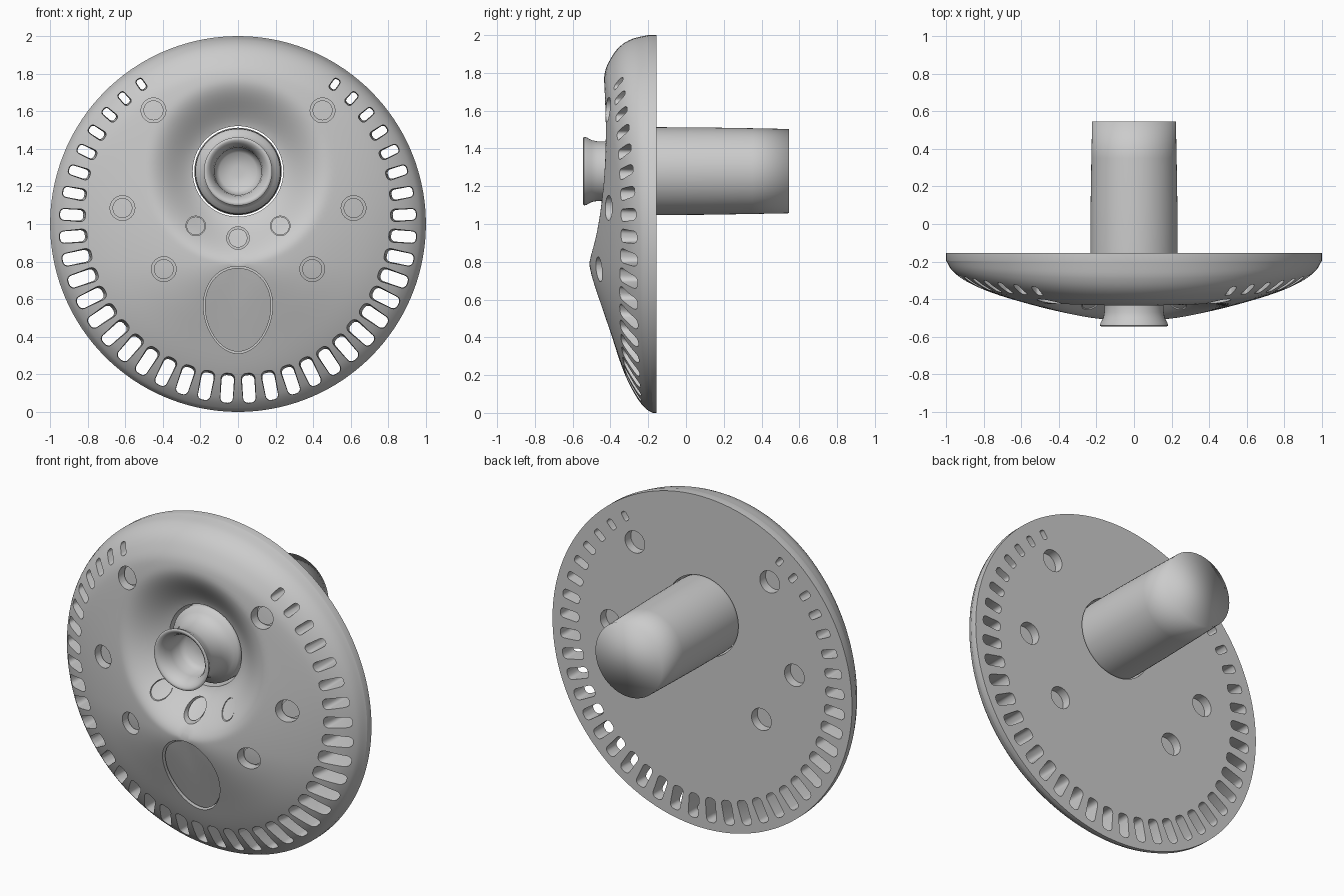
import bpy, bmesh
from math import sin, cos, pi, sqrt, hypot, radians

if "Cube" in bpy.data.objects:
    bpy.data.objects.remove(bpy.data.objects["Cube"])

APEX_Z, PORT_Z, BACK_Y = 0.8, 1.28, -0.155
# dome height against relative distance from the apex, in three directions
UP = [(0, .515), (.33, .484), (.667, .447), (.833, .43), (.89, .403), (.95, .35), (.985, .28), (1, .2)]
SIDE = [(0, .515), (.2, .503), (.4, .465), (.6, .412), (.75, .362), (.9, .295), (.97, .242), (1, .195)]
DOWN = [(0, .515), (.25, .457), (.5, .392), (.75, .322), (.91, .255), (.98, .205), (1, .175)]


def curve(tab, t):
    """Smooth Hermite interpolation through a small table."""
    n = len(tab)

    def slope(i):
        a, b = tab[max(i - 1, 0)], tab[min(i + 1, n - 1)]
        return (b[1] - a[1]) / (b[0] - a[0])
    for i in range(n - 1):
        if t <= tab[i + 1][0] or i == n - 2:
            (x0, y0), (x1, y1) = tab[i], tab[i + 1]
            w = x1 - x0
            u = min(max((t - x0) / w, 0), 1)
            return (y0 * (2*u**3 - 3*u*u + 1) + y1 * (3*u*u - 2*u**3)
                    + w * slope(i) * (u**3 - 2*u*u + u) + w * slope(i + 1) * (u**3 - u*u))


def reach(c):
    return 0.2 * c + sqrt(0.04 * c * c + 0.96)


def height(x, z):
    """Front surface: off-centre dome with a bowl around the port."""
    s = hypot(x, z - APEX_Z)
    c = (z - APEX_Z) / s if s > 1e-6 else 0
    t = min(s / reach(c), 1)
    w = c * c
    h = (1 - w) * curve(SIDE, t) + w * curve(UP if c > 0 else DOWN, t)
    d = min(max((hypot(x, z - PORT_Z) - 0.21) / 0.29, 0), 1)
    d = d * d * (3 - 2 * d)
    return 0.305 + (h - 0.305) * d if d < 1 else h


def finish(name, bm, angle=35):
    bmesh.ops.recalc_face_normals(bm, faces=bm.faces)
    me = bpy.data.meshes.new(name)
    bm.to_mesh(me)
    bm.free()
    ob = bpy.data.objects.new(name, me)
    bpy.context.collection.objects.link(ob)
    smooth(ob, angle)
    return ob


def smooth(ob, angle):
    bpy.ops.object.select_all(action='DESELECT')
    ob.select_set(True)
    bpy.context.view_layer.objects.active = ob
    bpy.ops.object.shade_smooth_by_angle(angle=radians(angle))


def bridge(bm, a, b):
    n = len(a)
    for i in range(n):
        bm.faces.new((a[i], a[(i + 1) % n], b[(i + 1) % n], b[i]))


def loft(bm, rings):
    """Closed solid through rings of points."""
    vs = [[bm.verts.new(p) for p in r] for r in rings]
    for a, b in zip(vs, vs[1:]):
        bridge(bm, a, b)
    bm.faces.new(vs[0])
    bm.faces.new(vs[-1])


def circle(r, n=32):
    return [(r * cos(2 * pi * i / n), r * sin(2 * pi * i / n)) for i in range(n)]


def egg(k=1.0, n=64):
    return [(k * .183 * cos(a) * (1 + .10 * sin(a)), k * .232 * sin(a))
            for a in (2 * pi * i / n for i in range(n))]


def rounded_slot(hw, hl, ang):
    """Rounded rectangle, long axis radial."""
    r, pts = hw * 0.75, []
    for q, (sx, sy) in enumerate(((1, 1), (-1, 1), (-1, -1), (1, -1))):
        for j in range(5):
            a = (q + j / 4) * pi / 2
            pts.append((sx * (hw - r) + r * cos(a), sy * (hl - r) + r * sin(a)))
    return [(x * cos(ang) - y * sin(ang), x * sin(ang) + y * cos(ang)) for x, y in pts]


def cut(bm, outline, cx, cz, sections):
    loft(bm, [[(cx + k * x, y, cz + k * z) for x, z in outline] for y, k in sections])


def cap(name, outline, cx, cz, drop, back):
    """Insert whose front follows the dome, sunk by drop."""
    bm = bmesh.new()
    rings = [[(cx + k * x, drop - height(cx + k * x, cz + k * z), cz + k * z) for x, z in outline]
             for k in (.1, .4, .7, .95, 1)]
    rings.append([(cx + x, back, cz + z) for x, z in outline])
    loft(bm, rings)
    return finish(name, bm)


# dome plate
N, M = 160, 56
bm = bmesh.new()
rings = []
for j in range(1, M + 1):
    t = sin(pi / 2 * j / M)
    ring = []
    for i in range(N):
        a = 2 * pi * i / N
        s = t * reach(cos(a))
        x, z = s * sin(a), APEX_Z + s * cos(a)
        ring.append((x, -height(x, z), z))
    rings.append(ring)
rings.append([(x, BACK_Y, z) for x, _, z in rings[-1]])
loft(bm, rings)
plate = finish("dome_plate", bm)

# cutters: rim slots, screw holes, port bore, button and lamp pockets
screws = [(.45, 1.605), (.615, 1.085), (.395, .76)]
lamps = [(-.225, .99), (0, .925), (.225, .99)]
bm = bmesh.new()
for side in (-1, 1):
    for k in range(20):
        deg = 3.75 + 7.45 * k
        f = max(0, (deg - 75) / 70)
        a = radians(deg)
        r = .88 + .025 * f
        o = rounded_slot(.033 - .016 * f, .073 - .045 * f, side * a)
        cut(bm, o, side * r * sin(a), 1 - r * cos(a),
            [(0, 1), (-.22, 1), (-.30, 1.1), (-.37, 1.25), (-.6, 1.25)])
    for x, z in screws:
        cut(bm, circle(.066), side * x, z, [(0, 1), (-.7, 1)])
cut(bm, circle(.241, 80), 0, PORT_Z, [(0, 1), (-.7, 1)])
cut(bm, egg(), 0, .543, [(-.25, 1), (-.8, 1)])
for x, z in lamps:
    cut(bm, circle(.052 if x else .06), x, z, [(-.25, 1), (-.8, 1)])
cutter = finish("plate_cutter", bm)
cutter.hide_render = True
mod = plate.modifiers.new("openings", 'BOOLEAN')
mod.operation, mod.solver, mod.object = 'DIFFERENCE', 'EXACT', cutter
bpy.context.view_layer.objects.active = plate
bpy.ops.object.modifier_apply(modifier=mod.name)
bpy.data.objects.remove(cutter)
smooth(plate, 35)

# screws sunk in their holes
for side, tag in ((-1, "left"), (1, "right")):
    for i, (x, z) in enumerate(screws):
        cap(f"screw_seat_{tag}_{i}", circle(.068), side * x, z, .06, -.21)
        cap(f"screw_head_{tag}_{i}", circle(.053), side * x, z, .04, -.25)

# large egg-shaped button and small lamps
cap("egg_button", egg(.96), 0, .543, .015, -.24)
for i, (x, z) in enumerate(lamps):
    cap(f"lamp_{i}", circle(.049 if x else .05), x, z, .004 if x else .02, -.24)


def lathe(name, prof, angle):
    bm = bmesh.new()
    loft(bm, [[(x, y, PORT_Z + z) for x, z in circle(r, 64)] for r, y in prof])
    return finish(name, bm, angle)


# front nozzle: open bore, flared lip, waist and collar
lathe("nozzle", [(.03, -.35), (.10, -.36), (.122, -.39), (.126, -.46), (.133, -.50), (.15, -.53),
                 (.165, -.543), (.175, -.545), (.182, -.54), (.178, -.525), (.164, -.50),
                 (.158, -.47), (.157, -.43), (.162, -.39), (.176, -.35), (.198, -.325),
                 (.218, -.312), (.226, -.30), (.228, -.28), (.228, -.22)], 60)

# rear tube, slightly tapered
lathe("rear_tube", [(.229, -.25), (.2325, -.15), (.231, .1), (.227, .35), (.223, .545)], 180)
